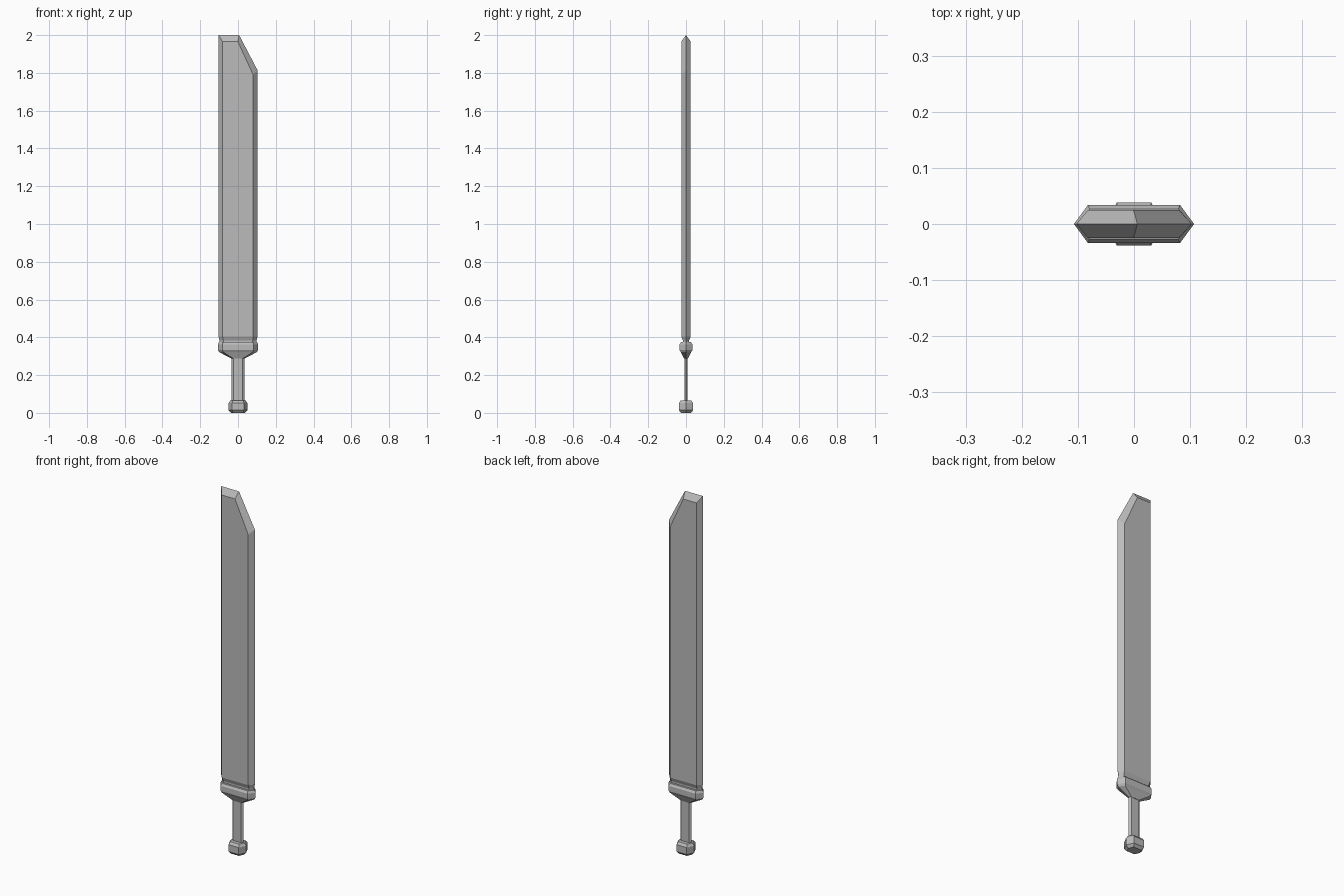
import bpy, bmesh

if "Cube" in bpy.data.objects:
    bpy.data.objects.remove(bpy.data.objects["Cube"])

steel = bpy.data.materials.new("grey steel")
steel.diffuse_color = (0.5, 0.5, 0.5, 1)
steel.use_nodes = True
steel.node_tree.nodes["Principled BSDF"].inputs["Base Color"].default_value = steel.diffuse_color


def hexagon(z, half, flat, thick):
    """Six-sided section: pointed at +-half, flat front and back out to +-flat."""
    return [(half, 0, z), (flat, thick, z), (-flat, thick, z),
            (-half, 0, z), (-flat, -thick, z), (flat, -thick, z)]


def finish(name, bm):
    bmesh.ops.recalc_face_normals(bm, faces=bm.faces)
    mesh = bpy.data.meshes.new(name)
    bm.to_mesh(mesh)
    bm.free()
    mesh.materials.append(steel)
    bpy.context.collection.objects.link(bpy.data.objects.new(name, mesh))


def loft(name, sections):
    bm = bmesh.new()
    rings = [[bm.verts.new(p) for p in hexagon(*s)] for s in sections]
    for a, b in zip(rings, rings[1:]):
        for i in range(6):
            j = (i + 1) % 6
            bm.faces.new((a[i], a[j], b[j], b[i]))
    bm.faces.new(rings[0])
    bm.faces.new(rings[-1])
    finish(name, bm)


# Blade: sharp outline on the centre plane, bevelled to flat faces on both sides
bm = bmesh.new()
edge = [(-.103, .405), (-.103, 2.0), (.006, 2.0), (.103, 1.815), (.103, .405)]
flat = [(-.082, .405), (-.082, 1.966), (-.001, 1.966), (.08, 1.79), (.08, .405)]
rim = [bm.verts.new((x, 0, z)) for x, z in edge]
for y in (-.025, .025):
    face = [bm.verts.new((x, y, z)) for x, z in flat]
    bm.faces.new(face)
    for i in range(4):
        bm.faces.new((rim[i], rim[i + 1], face[i + 1], face[i]))
bmesh.ops.holes_fill(bm, edges=[e for e in bm.edges if e.is_boundary])
finish("blade", bm)

# Narrowed blade base entering the guard
loft("blade_base", [(.365, .098, .078, .016), (.383, .098, .078, .016),
                    (.405, .103, .081, .025)])
# Guard with tapered underside
loft("guard", [(.287, .034, .024, .010), (.322, .100, .078, .027),
               (.333, .107, .082, .034), (.362, .107, .082, .034),
               (.374, .101, .079, .027)])
# Thin grip
loft("grip", [(.05, .034, .024, .008), (.30, .034, .024, .008)])
# Pommel block with chamfered ends
loft("pommel", [(0, .036, .024, .026), (.014, .050, .031, .038),
                (.052, .050, .031, .038), (.066, .040, .027, .028)])
